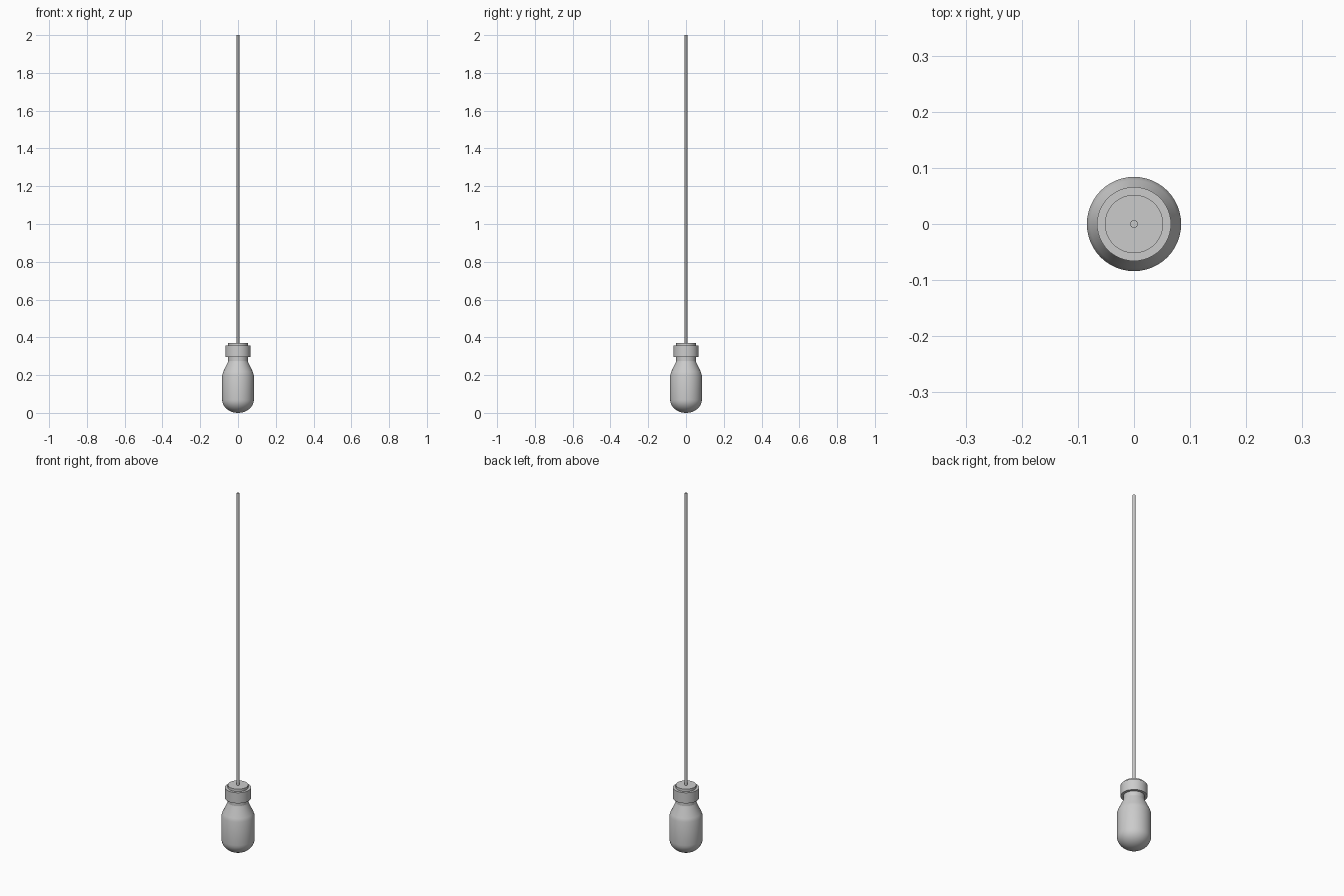
import bpy, bmesh, math

if "Cube" in bpy.data.objects:
    bpy.data.objects.remove(bpy.data.objects["Cube"])

SEG = 48


def lathe(name, profile, seg=SEG):
    """Revolve an (r, z) profile around the z axis."""
    bm = bmesh.new()
    verts = [bm.verts.new((r, 0, z)) for r, z in profile]
    edges = [bm.edges.new(p) for p in zip(verts, verts[1:])]
    bmesh.ops.spin(bm, geom=verts + edges, cent=(0, 0, 0), axis=(0, 0, 1),
                   angle=2 * math.pi, steps=seg)
    bmesh.ops.remove_doubles(bm, verts=bm.verts, dist=1e-5)
    bmesh.ops.recalc_face_normals(bm, faces=bm.faces)
    me = bpy.data.meshes.new(name)
    bm.to_mesh(me)
    bm.free()
    ob = bpy.data.objects.new(name, me)
    bpy.context.collection.objects.link(ob)
    bpy.context.view_layer.objects.active = ob
    ob.select_set(True)
    bpy.ops.object.shade_smooth_by_angle(angle=math.radians(25))
    ob.select_set(False)
    return ob


# Glass bulb: rounded base, straight side, tapered shoulder
R, H = 0.084, 0.07
base = [(R * math.sin(a), H - H * math.cos(a))
        for a in (math.pi / 2 * i / 10 for i in range(11))]
lathe("bulb", base + [(R, 0.20), (0.078, 0.218), (0.054, 0.268), (0.052, 0.275), (0, 0.275)])

# Socket core, visible as a neck below and a disc above the collar
lathe("socket", [(0, 0.27), (0.052, 0.27), (0.052, 0.37), (0, 0.37)])

# Wider collar band around the socket
lathe("collar", [(0.05, 0.297), (0.066, 0.297), (0.066, 0.356), (0.05, 0.356), (0.05, 0.297)])

# Hanging cord
lathe("cord", [(0, 0.365), (0.007, 0.365), (0.007, 2.0), (0, 2.0)], 16)
